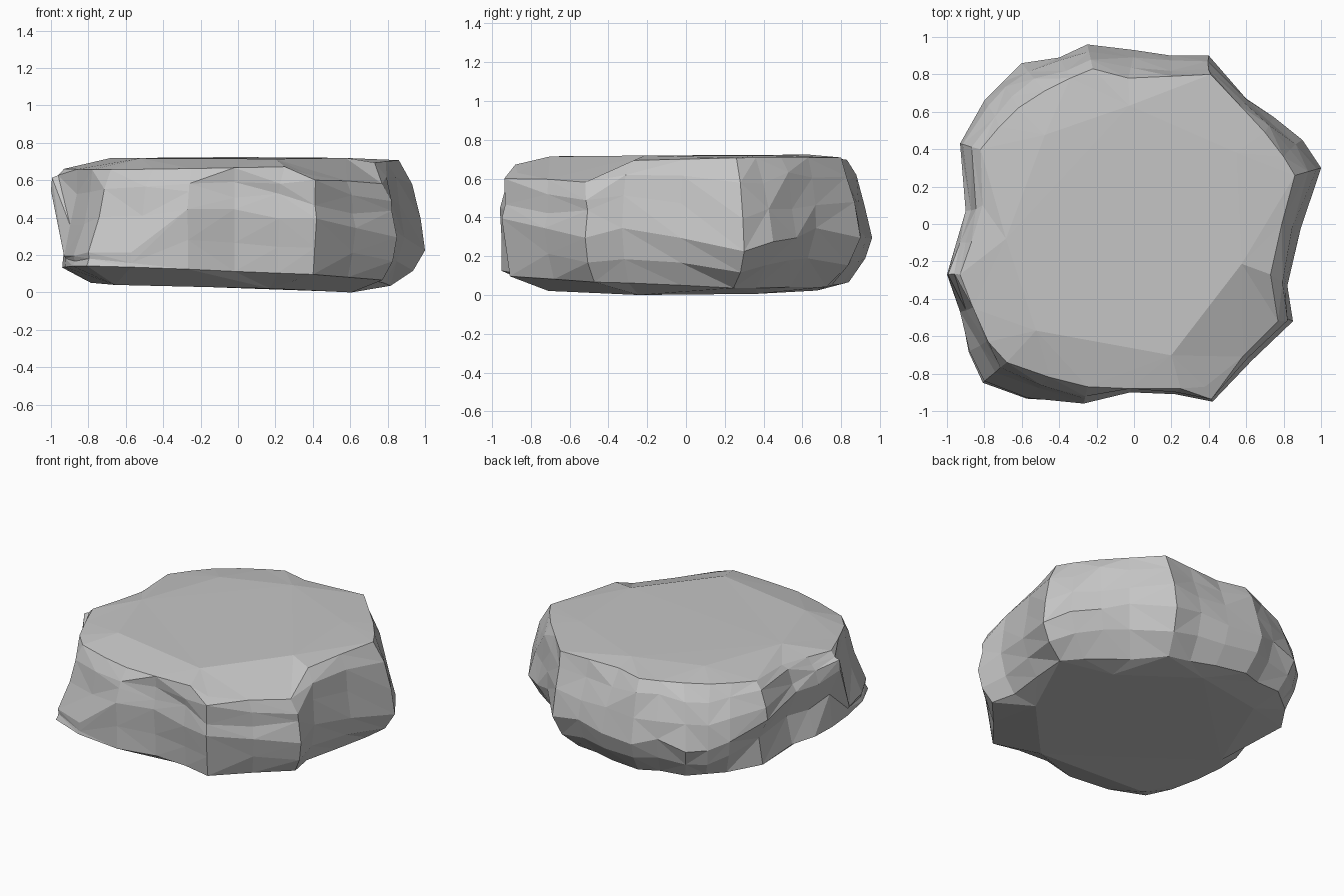
import bpy
import bmesh
import random
from mathutils import Vector

random.seed(7)

cube = bpy.data.objects.get("Cube")
if cube:
    bpy.data.objects.remove(cube, do_unlink=True)

# Stone outline, counter-clockwise: widest x, y, z and top rim x, y
OUTLINE = [
    (1, .3, .23, .86, .26), (.9, .45, .28, .8, .36),
    (.75, .57, .3, .7, .49), (.6, .67, .35, .57, .63),
    (.4, .9, .3, .41, .8), (.2, .9, .33, .2, .79),
    (0, .93, .3, -.03, .78), (-.25, .96, .3, -.22, .83),
    (-.4, .89, .35, -.34, .78), (-.6, .86, .3, -.48, .71),
    (-.7, .76, .3, -.62, .62), (-.8, .66, .35, -.72, .52),
    (-.93, .43, .45, -.82, .4), (-.9, .07, .5, -.81, .1),
    (-.95, -.1, .5, -.87, -.1), (-1, -.27, .55, -.93, -.27),
    (-.93, -.47, .2, -.86, -.45), (-.88, -.68, .2, -.78, -.63),
    (-.8, -.84, .22, -.68, -.74), (-.57, -.93, .22, -.45, -.82),
    (-.27, -.96, .45, -.25, -.87), (-.02, -.9, .45, -.02, -.88),
    (.22, -.91, .4, .25, -.88), (.42, -.95, .4, .38, -.87),
    (.63, -.73, .35, .58, -.71), (.85, -.52, .3, .77, -.52),
    (.82, -.33, .35, .73, -.27), (.89, -.03, .3, .79, 0),
]
COUNT = len(OUTLINE)
STEP = 4


def rough(point, side, height):
    """Chip a point slightly in or out and up or down."""
    wobble = 1 + random.uniform(-side, side * 0.3)
    return Vector((point.x * wobble, point.y * wobble,
                   point.z + random.uniform(-height, height)))


def stone_column(wx, wy, wz, rx, ry):
    """Points up the side of the stone, from floor edge to top rim."""
    wide = Vector((wx, wy, wz))
    # The rim dips along one chamfered corner
    dip = 0.4 * max(0, 1.3 * rx - ry - 1.25)
    rim = Vector((rx, ry, 0.69 + 0.02 * rx + 0.02 * ry - dip))
    # The foot is cut back furthest at the rear left
    spread = 0.92 - 0.05 * wx - 0.06 * wy
    if wx > 0 and wy > 0:
        spread -= 0.12 * wx * wy
    foot = Vector((max(wx * spread, -0.94), wy * spread,
                   0.09 - 0.04 * wx - 0.03 * wy))
    low = foot.lerp(wide, 0.7)
    low.z = (foot.z + wide.z) / 2
    # Undercut below the high bulge on one side
    if wx < -0.85 and wz > 0.4:
        low.x *= 0.94
    column = [foot, rough(low, 0.015, 0.02), wide]
    # The low front corner steps in to a ledge
    ledge = 0.45 if wz < 0.225 else 0
    for rise, inward in ((0.4, 0.12 + 0.06 * wy), (0.75, 0.38 + 0.2 * wy)):
        p = wide.lerp(rim, inward + ledge)
        p.z = wide.z + (rim.z - wide.z) * rise
        column.append(rough(p, 0.025, 0.03))
    return column + [rim]


def add_cap(bm, ring, scale, height):
    """Close a ring with large, gently uneven facets."""
    inner = []
    for v in ring[STEP // 2::STEP]:
        p = Vector((v.co.x * scale, v.co.y * scale, height(v.co)))
        inner.append(bm.verts.new(rough(p, 0.05, 0.006)))
    for i in range(COUNT):
        k = i // STEP
        after = ring[(i + 1) % COUNT]
        bm.faces.new((ring[i], after, inner[k]))
        if (i + 1) % STEP == 0:
            bm.faces.new((after, inner[(k + 1) % len(inner)], inner[k]))
    bm.faces.new(inner)


# Chipped sides, with the diagonals running either way
bm = bmesh.new()
columns = [[bm.verts.new(p) for p in stone_column(*row)] for row in OUTLINE]
levels = list(zip(*columns))
for below, above in zip(levels, levels[1:]):
    for i in range(COUNT):
        j = (i + 1) % COUNT
        a, b, c, d = below[i], below[j], above[j], above[i]
        if random.random() < 0.5:
            triangles = ((a, b, c), (a, c, d))
        else:
            triangles = ((a, b, d), (b, c, d))
        for triangle in triangles:
            bm.faces.new(triangle)

# Broad top and underside
add_cap(bm, levels[-1], 0.8, lambda p: 0.725)
add_cap(bm, levels[0], 0.85, lambda p: 0.028 - 0.025 * p.x)
bmesh.ops.triangulate(bm, faces=[f for f in bm.faces if len(f.verts) > 3])
bmesh.ops.recalc_face_normals(bm, faces=bm.faces)

# Rest the stone on the ground
lowest = min(v.co.z for v in bm.verts)
bmesh.ops.translate(bm, verts=bm.verts, vec=(0, 0, -lowest))

mesh = bpy.data.meshes.new("flat_stone")
bm.to_mesh(mesh)
bm.free()

# Plain stone grey
grey = bpy.data.materials.new("stone grey")
grey.use_nodes = True
color = (0.56, 0.56, 0.56, 1)
grey.diffuse_color = color
grey.node_tree.nodes["Principled BSDF"].inputs["Base Color"].default_value = color
mesh.materials.append(grey)

stone = bpy.data.objects.new("flat_stone", mesh)
bpy.context.collection.objects.link(stone)
